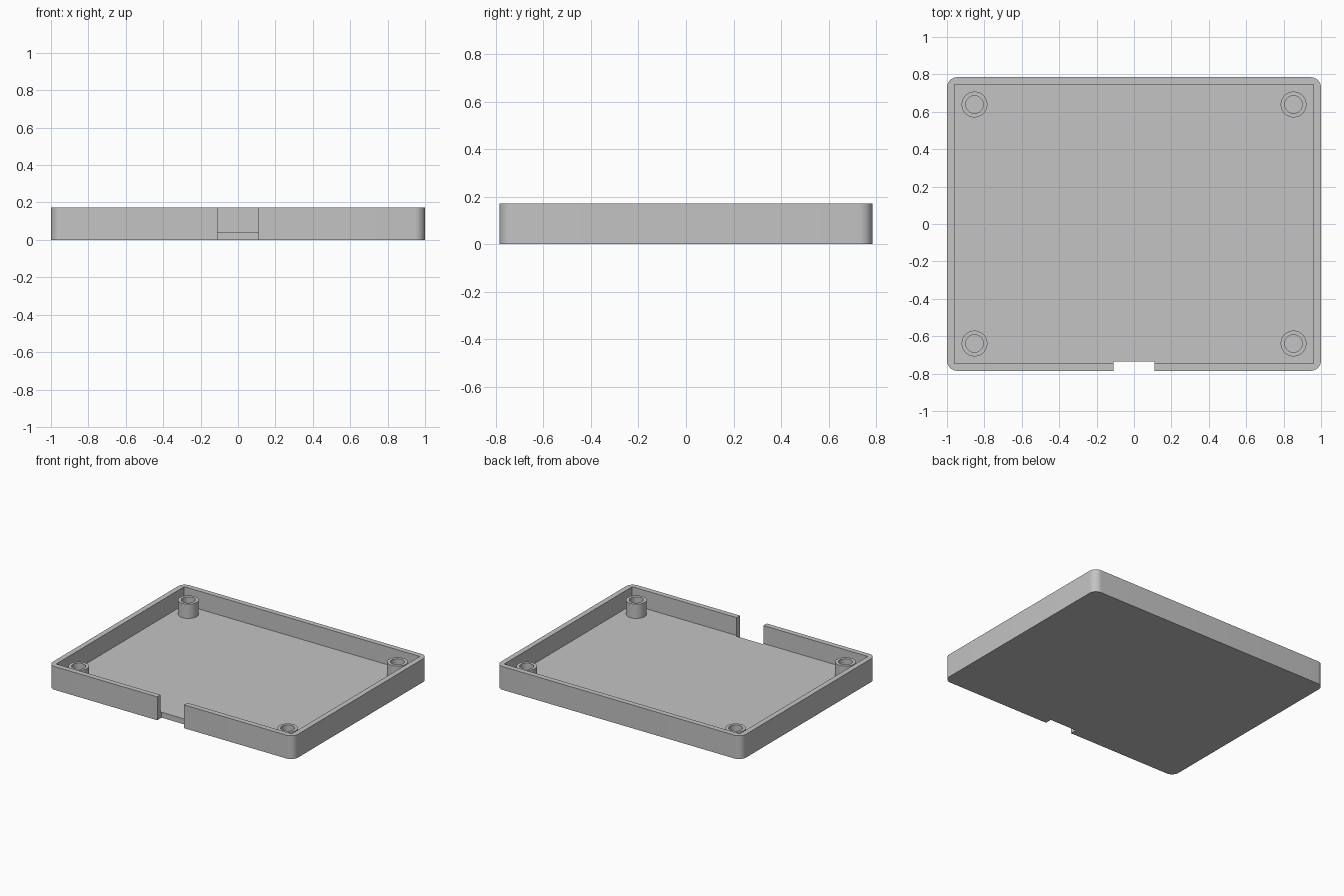
import bpy, bmesh, math

if "Cube" in bpy.data.objects:
    bpy.data.objects.remove(bpy.data.objects["Cube"], do_unlink=True)

HALF_X, HALF_Y, HEIGHT = 1.0, 0.785, 0.172
WALL, FLOOR, CORNER = 0.039, 0.04, 0.056

grey = bpy.data.materials.new("plain grey")
grey.use_nodes = True
colour = (0.55, 0.55, 0.55, 1)
grey.diffuse_color = colour
grey.node_tree.nodes["Principled BSDF"].inputs["Base Color"].default_value = colour


def finish(name, bm):
    mesh = bpy.data.meshes.new(name)
    bmesh.ops.recalc_face_normals(bm, faces=bm.faces)
    bm.to_mesh(mesh)
    bm.free()
    mesh.materials.append(grey)
    obj = bpy.data.objects.new(name, mesh)
    bpy.context.collection.objects.link(obj)
    return obj


def box(name, low, high, corner=0):
    """Box between two corners, with optional rounded upright edges."""
    bm = bmesh.new()
    bmesh.ops.create_cube(bm, size=1)
    for v in bm.verts:
        v.co = [h if c > 0 else l for c, l, h in zip(v.co, low, high)]
    if corner:
        upright = [e for e in bm.edges
                   if abs(e.verts[0].co.z - e.verts[1].co.z) > 0.01]
        bmesh.ops.bevel(bm, geom=upright, offset=corner, segments=12,
                        profile=0.5, affect='EDGES')
    return finish(name, bm)


def select_only(obj):
    bpy.ops.object.select_all(action='DESELECT')
    obj.select_set(True)
    bpy.context.view_layer.objects.active = obj


def cut(obj, cutter):
    cutter.hide_render = True
    select_only(obj)
    mod = obj.modifiers.new("cut", 'BOOLEAN')
    mod.operation, mod.solver, mod.object = 'DIFFERENCE', 'EXACT', cutter
    bpy.ops.object.modifier_apply(modifier=mod.name)
    bpy.data.objects.remove(cutter, do_unlink=True)


def tube(name, x, y, outer, inner, bottom, top, sides=48):
    """Open-ended ring standing on the floor: outside, rim and bore."""
    bm = bmesh.new()
    profile = [(outer, bottom), (outer, top), (inner, top), (inner, bottom)]
    rings = []
    for r, z in profile:
        rings.append([bm.verts.new((x + r * math.cos(a), y + r * math.sin(a), z))
                      for a in (math.tau * i / sides for i in range(sides))])
    for ring, following in zip(rings, rings[1:]):
        for i in range(sides):
            j = (i + 1) % sides
            bm.faces.new((ring[i], ring[j], following[j], following[i]))
    obj = finish(name, bm)
    # face outward from the solid ring
    if obj.data.polygons[0].normal.x * math.cos(math.pi / sides) < 0:
        obj.data.flip_normals()
    return obj


# Tray with rounded outer corners and a square-cornered cavity
tray = box("tray", (-HALF_X, -HALF_Y, 0), (HALF_X, HALF_Y, HEIGHT), CORNER)
cut(tray, box("cavity_cutter", (WALL - HALF_X, WALL - HALF_Y, FLOOR),
              (HALF_X - WALL, HALF_Y - WALL, HEIGHT + 0.1)))

# Cable notch through the front wall and floor edge
cut(tray, box("notch_cutter", (-0.109, -HALF_Y - 0.1, -0.1),
              (0.109, -0.735, HEIGHT + 0.1)))

# Hollow screw posts in the four corners
parts = [tray]
for x, side in ((-0.853, "right"), (0.853, "left")):
    for y, end in ((-0.639, "front"), (0.639, "back")):
        parts.append(tube(f"{end}_{side}_screw_post", x, y,
                          0.069, 0.047, FLOOR, 0.145))

for obj in parts:
    select_only(obj)
    bpy.ops.object.shade_smooth_by_angle(angle=math.radians(30))
